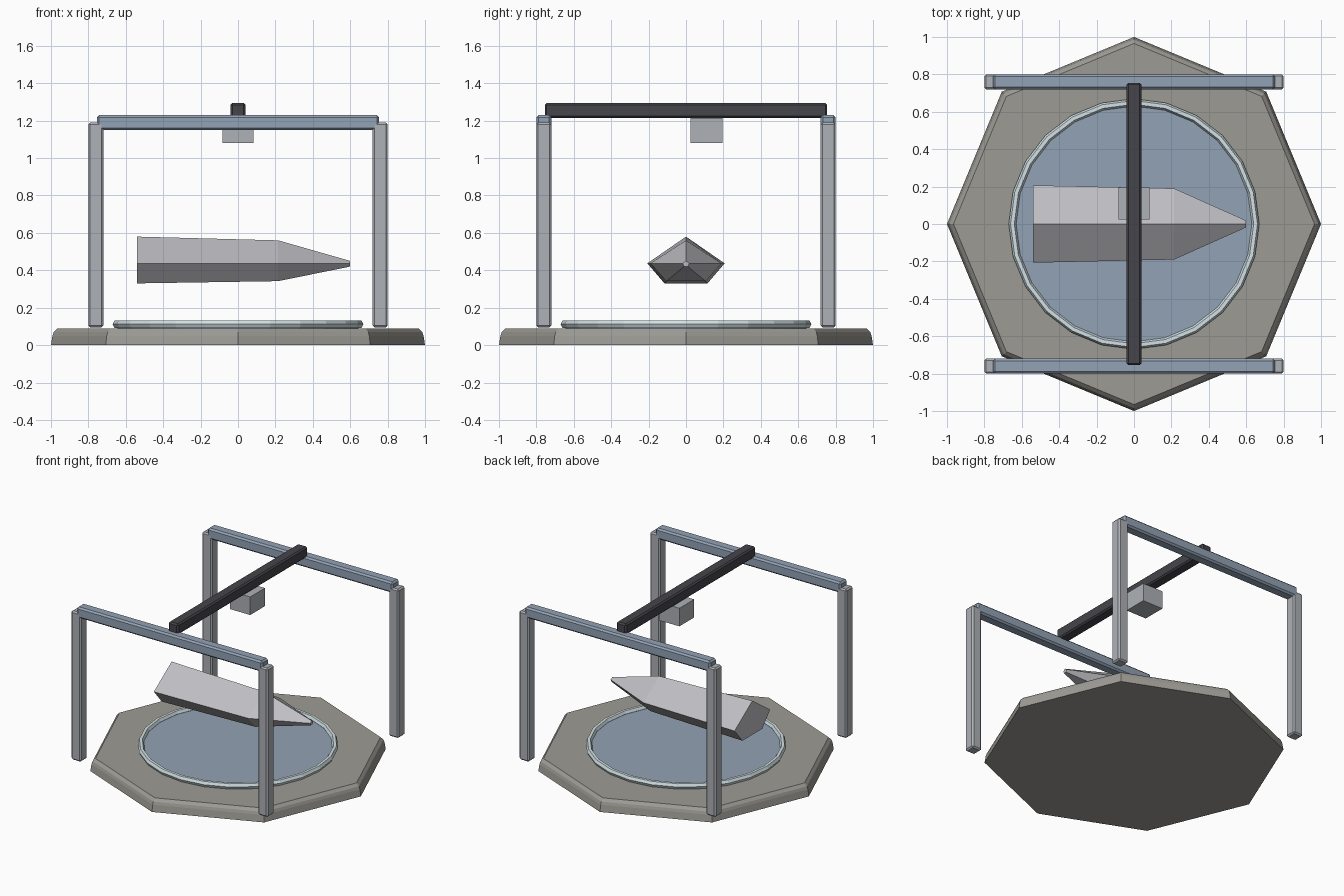
import bpy, bmesh
from math import cos, sin, pi

if "Cube" in bpy.data.objects:
    bpy.data.objects.remove(bpy.data.objects["Cube"])


def mat(name, r, g, b):
    m = bpy.data.materials.new(name)
    m.diffuse_color = (r, g, b, 1)
    m.use_nodes = True
    m.node_tree.nodes["Principled BSDF"].inputs["Base Color"].default_value = m.diffuse_color
    return m


stone = mat("stone", 0.34, 0.33, 0.30)
blue = mat("blue_grey", 0.29, 0.36, 0.46)
steel = mat("steel", 0.42, 0.44, 0.47)
dark = mat("dark_metal", 0.06, 0.06, 0.07)
pale = mat("pale_trim", 0.65, 0.75, 0.78)
hull_grey = mat("hull_grey", 0.52, 0.52, 0.55)


def loft(name, rings, material, caps=True, closed=False):
    """Skin a series of equal-length rings of points."""
    bm = bmesh.new()
    loops = [[bm.verts.new(p) for p in ring] for ring in rings]
    pairs = list(zip(loops, loops[1:]))
    if closed:
        pairs.append((loops[-1], loops[0]))
    for a, b in pairs:
        n = len(a)
        for i in range(n):
            j = (i + 1) % n
            bm.faces.new((a[i], a[j], b[j], b[i]))
    if caps:
        bm.faces.new(loops[0])
        bm.faces.new(loops[-1])
    bmesh.ops.recalc_face_normals(bm, faces=bm.faces)
    me = bpy.data.meshes.new(name)
    bm.to_mesh(me)
    bm.free()
    ob = bpy.data.objects.new(name, me)
    bpy.context.collection.objects.link(ob)
    me.materials.append(material)
    return ob


def circle(r, z, n):
    return [(r * cos(2 * pi * i / n), r * sin(2 * pi * i / n), z) for i in range(n)]


def box(name, lo, hi, material, bevel=0.0):
    corners = [(lo[0], lo[1]), (hi[0], lo[1]), (hi[0], hi[1]), (lo[0], hi[1])]
    ob = loft(name, [[(x, y, z) for x, y in corners] for z in (lo[2], hi[2])], material)
    if bevel:
        mod = ob.modifiers.new("bevel", 'BEVEL')
        mod.width = bevel
        mod.segments = 1
    return ob


# Octagonal base with chamfered rim
loft("base", [circle(1.0, 0, 8), circle(0.992, 0.05, 8),
              circle(0.985, 0.07, 8), circle(0.965, 0.09, 8)], stone)

# Build plate and its trim ring
loft("build_plate", [circle(0.645, 0.085, 24), circle(0.645, 0.11, 24)], blue)
loft("plate_ring", [circle(0.65 + 0.02 * cos(k * pi / 3), 0.112 + 0.023 * sin(k * pi / 3), 24)
                    for k in range(6)], pale, caps=False, closed=True)

# Four posts and two side rails
for sy, side in ((-1, "front"), (1, "back")):
    y = 0.76 * sy
    for sx, hand in ((-1, "left"), (1, "right")):
        x = 0.76 * sx
        box(f"{side}_{hand}_post", (x - 0.04, y - 0.04, 0.095),
            (x + 0.04, y + 0.04, 1.19), steel, 0.01)
    box(f"{side}_rail", (-0.755, y - 0.04, 1.15), (0.755, y + 0.04, 1.23), blue, 0.012)

# Overhead bridge and tool carriage
box("bridge", (-0.04, -0.755, 1.215), (0.04, 0.755, 1.295), dark, 0.01)
box("tool_head", (-0.083, 0.023, 1.08), (0.083, 0.195, 1.213), steel)


# Floating hull: five-sided section tapering to a blunt nose
def section(x, top, wide, low, low_wide, mid=0.437):
    return [(x, 0, top), (x, wide, mid), (x, low_wide, low),
            (x, -low_wide, low), (x, -wide, mid)]


loft("hull", [section(-0.54, 0.58, 0.207, 0.33, 0.115),
              section(0.215, 0.56, 0.19, 0.342, 0.105),
              section(0.60, 0.45, 0.018, 0.42, 0.010)], hull_grey)
